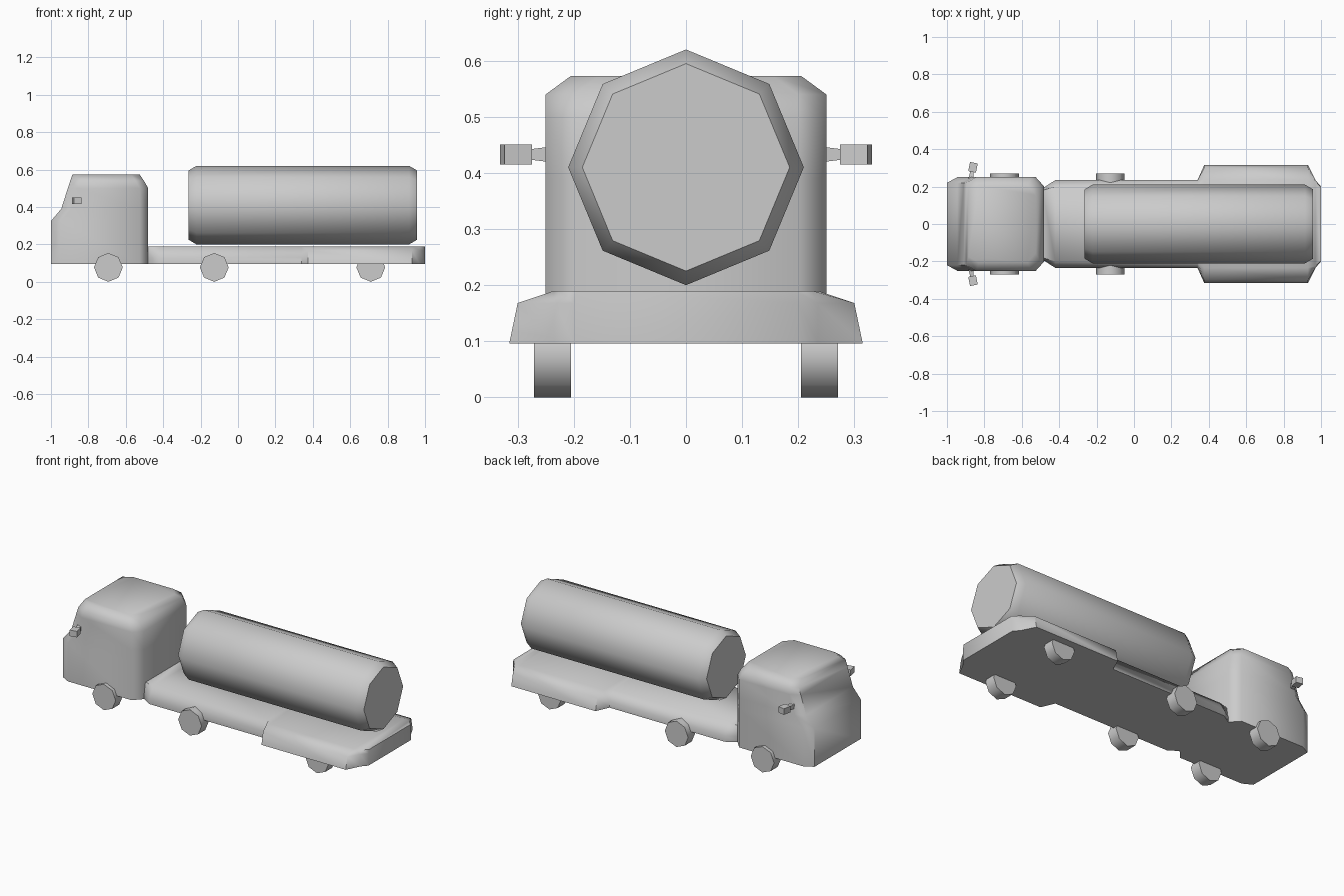
import bpy, bmesh, math
from mathutils import Matrix

if "Cube" in bpy.data.objects:
    bpy.data.objects.remove(bpy.data.objects["Cube"])


def finish(name, bm, angle=60):
    bmesh.ops.recalc_face_normals(bm, faces=bm.faces)
    mesh = bpy.data.meshes.new(name)
    bm.to_mesh(mesh)
    bm.free()
    obj = bpy.data.objects.new(name, mesh)
    bpy.context.collection.objects.link(obj)
    bpy.ops.object.select_all(action='DESELECT')
    obj.select_set(True)
    bpy.context.view_layer.objects.active = obj
    bpy.ops.object.shade_smooth_by_angle(angle=math.radians(angle))
    return obj


def loft(name, rings, angle=60):
    """Skin a list of equal-length closed rings and cap both ends."""
    bm = bmesh.new()
    loops = [[bm.verts.new(p) for p in ring] for ring in rings]
    n = len(loops[0])
    for a, b in zip(loops, loops[1:]):
        for i in range(n):
            j = (i + 1) % n
            bm.faces.new((a[i], a[j], b[j], b[i]))
    bm.faces.new(loops[0])
    bm.faces.new(loops[-1])
    return finish(name, bm, angle)


# Cab: horizontal outlines with cut corners, stacked upwards
def cab_ring(z, front, back, w):
    half = [(front, w - 0.03), (front + 0.055, w), (back - 0.045, w), (back, w - 0.05)]
    return [(x, y, z) for x, y in half] + [(x, -y, z) for x, y in reversed(half)]


loft("cab", [cab_ring(*r) for r in (
    (0.096, -1.0, -0.48, 0.25),
    (0.325, -1.0, -0.48, 0.25),
    (0.39, -0.945, -0.48, 0.25),
    (0.50, -0.91, -0.48, 0.25),
    (0.54, -0.897, -0.503, 0.25),
    (0.573, -0.885, -0.525, 0.205))])


# Chassis deck: cross-sections along x, widening over the rear wheels
def deck_ring(x, bottom, mid, mid_z, top):
    half = [(bottom, 0.096), (mid, mid_z), (top, 0.19)]
    return [(x, y, z) for y, z in half] + [(x, -y, z) for y, z in reversed(half)]


loft("chassis_deck", [deck_ring(*s) for s in (
    (-0.49, 0.19, 0.19, 0.13, 0.18),
    (-0.42, 0.235, 0.235, 0.13, 0.20),
    (0.34, 0.235, 0.235, 0.13, 0.20),
    (0.375, 0.315, 0.30, 0.168, 0.235),
    (0.93, 0.315, 0.30, 0.168, 0.235),
    (0.97, 0.235, 0.235, 0.168, 0.225),
    (1.0, 0.20, 0.20, 0.168, 0.195))])


# Tank: eight-sided barrel with bevelled ends
def tank_ring(x, s):
    return [(x, 0.21 * s * math.sin(i * math.pi / 4), 0.41 + 0.21 * s * math.cos(i * math.pi / 4))
            for i in range(8)]


loft("tank", [tank_ring(x, s) for x, s in (
    (-0.265, 0.88), (-0.222, 1), (0.915, 1), (0.958, 0.88))])

for side, label in ((1, "left"), (-1, "right")):
    # Wheels: octagonal discs
    for x, place in ((-0.693, "front"), (-0.127, "middle"), (0.71, "rear")):
        loft(f"{place}_wheel_{label}", [[
            (x + 0.077 * math.sin(i * math.pi / 4), side * y, 0.077 + 0.077 * math.cos(i * math.pi / 4))
            for i in range(8)] for y in (0.205, 0.271)])

    # Wing mirror: tapered arm and slanted housing
    loft(f"mirror_arm_{label}", [[
        (x + dx * r, side * y, 0.433 + dz * r)
        for dx, dz in ((-1, -1), (1, -1), (1, 1), (-1, 1))]
        for x, y, r in ((-0.872, 0.24, 0.014), (-0.867, 0.28, 0.009))])
    bm = bmesh.new()
    bmesh.ops.create_cube(bm, size=1, matrix=Matrix.Translation((-0.861, side * 0.303, 0.433))
                          @ Matrix.Rotation(-side * 0.2, 4, 'Z')
                          @ Matrix.Diagonal((0.042, 0.05, 0.036, 1)))
    finish(f"mirror_housing_{label}", bm)
